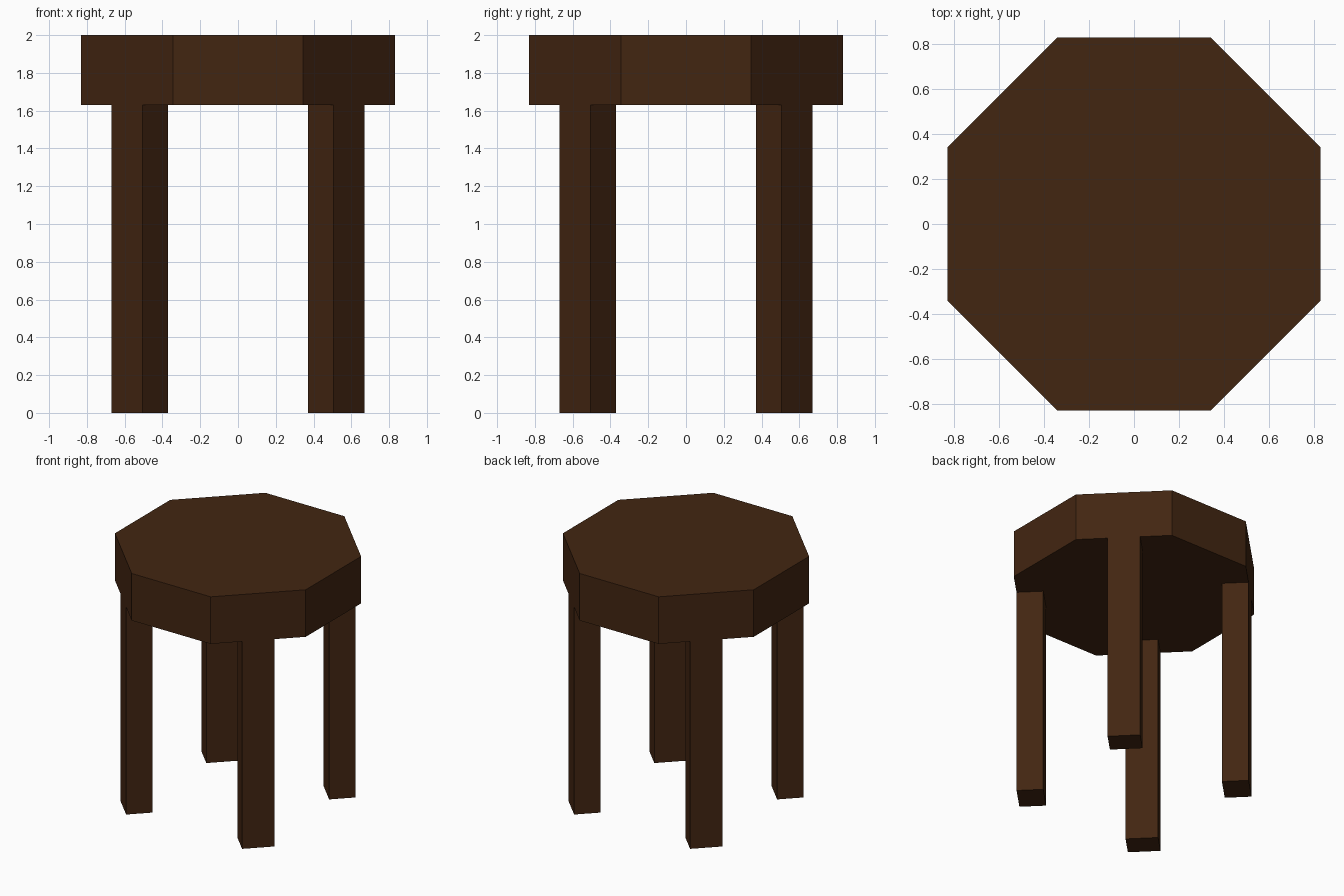
import bpy, math

if "Cube" in bpy.data.objects:
    bpy.data.objects.remove(bpy.data.objects["Cube"])

wood = bpy.data.materials.new("dark brown wood")
wood.diffuse_color = (0.055, 0.019, 0.0058, 1)
wood.use_nodes = True
wood.node_tree.nodes["Principled BSDF"].inputs["Base Color"].default_value = wood.diffuse_color

APOTHEM = 0.83      # seat centre to flat side
SEAT_BOTTOM = 1.63
HEIGHT = 2.0
LEG_WIDTH, LEG_DEPTH = 0.233, 0.191

# Octagonal seat
bpy.ops.mesh.primitive_cylinder_add(
    vertices=8, radius=APOTHEM / math.cos(math.pi / 8), depth=HEIGHT - SEAT_BOTTOM,
    location=(0, 0, (HEIGHT + SEAT_BOTTOM) / 2), rotation=(0, 0, math.pi / 8))
seat = bpy.context.object
seat.name = "seat"
seat.data.materials.append(wood)


# Four diagonal legs, outer faces flush with the seat's diagonal sides
def add_leg(name, degrees):
    a = math.radians(degrees)
    r = APOTHEM - LEG_DEPTH / 2
    bpy.ops.mesh.primitive_cube_add(
        size=1, location=(r * math.cos(a), r * math.sin(a), SEAT_BOTTOM / 2),
        rotation=(0, 0, a))
    leg = bpy.context.object
    leg.name = name
    leg.scale = (LEG_DEPTH, LEG_WIDTH, SEAT_BOTTOM)
    leg.data.materials.append(wood)


for name, angle in (("back_right_leg", 45), ("back_left_leg", 135),
                    ("front_left_leg", 225), ("front_right_leg", 315)):
    add_leg(name, angle)
